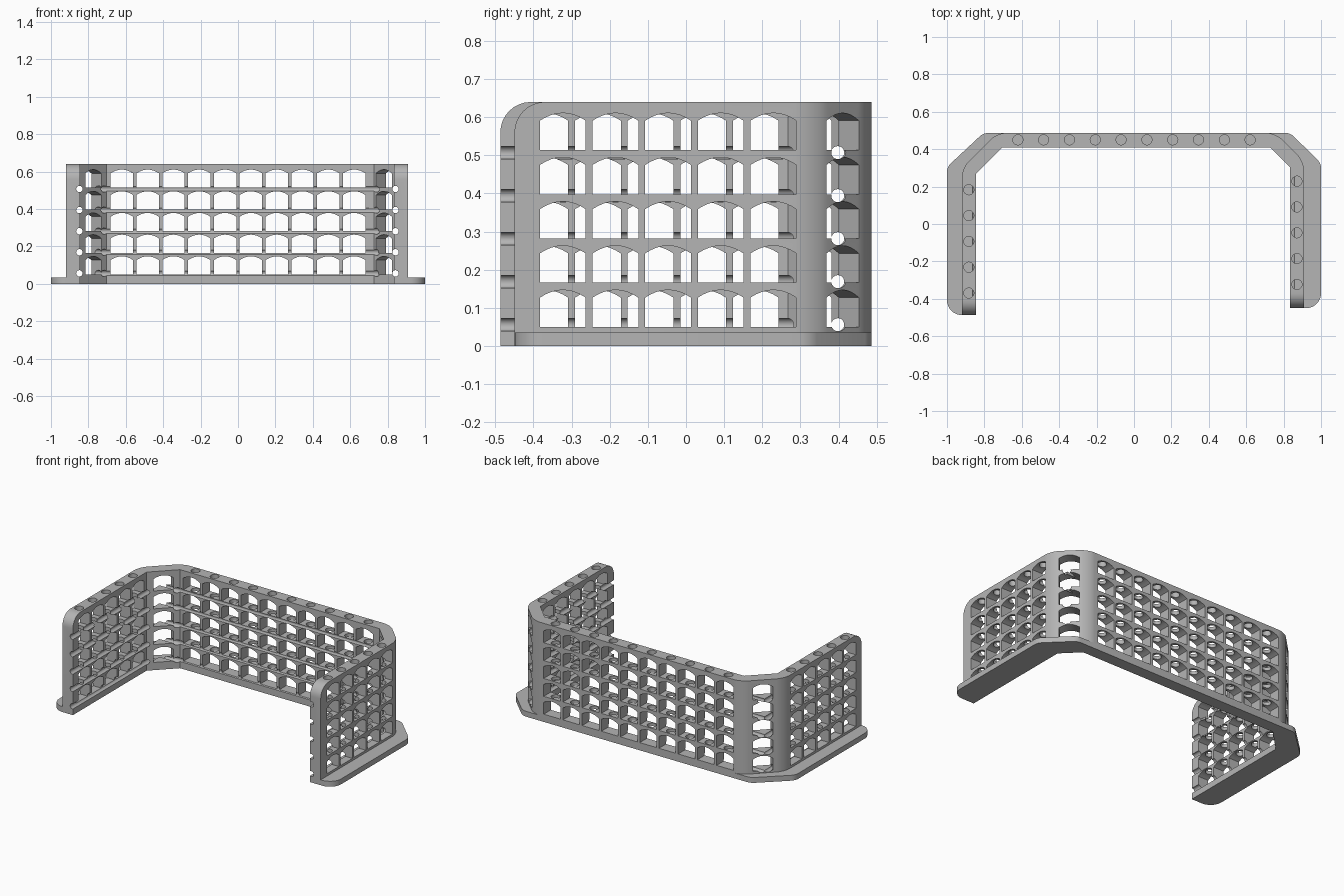
import bpy, bmesh, math
from mathutils import Matrix

cube = bpy.data.objects.get("Cube")
if cube:
    bpy.data.objects.remove(cube, do_unlink=True)

HEIGHT, BASE = 0.64, 0.035
ROWS, PITCH = 5, 0.138
WIN_W, WIN_H, ROW_STEP, WIN_Z = 0.12, 0.097, 0.116, 0.05

grey = bpy.data.materials.new("light grey")
grey.use_nodes = True
grey.diffuse_color = (0.46, 0.46, 0.46, 1)
grey.node_tree.nodes["Principled BSDF"].inputs["Base Color"].default_value = (0.46, 0.46, 0.46, 1)


def make_object(name, bm):
    bmesh.ops.recalc_face_normals(bm, faces=bm.faces[:])
    mesh = bpy.data.meshes.new(name)
    bm.to_mesh(mesh)
    bm.free()
    mesh.materials.append(grey)
    obj = bpy.data.objects.new(name, mesh)
    bpy.context.collection.objects.link(obj)
    return obj


def prism(bm, points, z0, z1):
    """Extrude a plan outline upwards."""
    face = bm.faces.new([bm.verts.new((x, y, z0)) for x, y in points])
    ext = bmesh.ops.extrude_face_region(bm, geom=[face])["geom"]
    bmesh.ops.translate(bm, vec=(0, 0, z1 - z0),
                        verts=[v for v in ext if isinstance(v, bmesh.types.BMVert)])


def round_edges(bm, test, radius, segments=8):
    edges = [e for e in bm.edges if test(*e.verts)]
    bmesh.ops.bevel(bm, geom=edges, offset=radius, segments=segments,
                    profile=0.5, affect='EDGES')


def upright_at(points):
    """Test for vertical edges standing on the given plan points."""
    return lambda a, b: abs(a.co.z - b.co.z) > 0.01 and any(
        math.hypot(a.co.x - x, a.co.y - y) < 0.001 for x, y in points)


# Plan outlines: shared inner edge, wall outer edge, base flange outer edge
inner = [(-0.845, -0.487), (-0.845, 0.268), (-0.703, 0.41),
         (0.728, 0.41), (0.833, 0.305), (0.833, -0.45)]
wall_bends = [(0.909, 0.335), (0.757, 0.487), (-0.732, 0.487), (-0.92, 0.299)]
wall_outer = [(0.909, -0.45)] + wall_bends + [(-0.92, -0.487)]
flange_ends = [(1.0, -0.45), (-1.0, -0.487)]
flange_bends = [(1.0, 0.325), (0.835, 0.487), (-0.805, 0.487), (-1.0, 0.305)]

# Base flange
bm = bmesh.new()
prism(bm, inner + flange_ends[:1] + flange_bends + flange_ends[1:], 0, BASE)
round_edges(bm, upright_at(flange_ends), 0.08)
round_edges(bm, upright_at(flange_bends), 0.025, 4)
base = make_object("base_flange", bm)

# Wall with rounded outer bends and rounded upper front corners
bm = bmesh.new()
prism(bm, inner + wall_outer, BASE, HEIGHT)
round_edges(bm, upright_at(wall_bends), 0.05)
round_edges(bm, lambda a, b: min(a.co.z, b.co.z) > HEIGHT - 0.01
            and max(a.co.y, b.co.y) < -0.4, 0.08)
wall = make_object("rack_wall", bm)

# Compartment columns: position, direction across the wall
back = [(PITCH * (i - 4.5), 0.45, 0) for i in range(10)]
left = [(0.871, -0.323 + PITCH * i, math.pi / 2) for i in range(5)]
right = [(-0.883, -0.369 + PITCH * i, math.pi / 2) for i in range(5)]
corners = [(0.807, 0.385, -math.pi / 4), (-0.80, 0.366, math.pi / 4)]
bored = back + left + right


def arch_outline():
    """Square foot with a shallow arched head."""
    half, rise, n = WIN_W / 2, 0.02, 8
    pts = [(-half, 0), (half, 0)]
    for i in range(n + 1):
        t = 1 - 2 * i / n
        pts.append((half * t, WIN_H - rise * t * t))
    return pts


# Arched compartments
bm = bmesh.new()
for x, y, turn in bored + corners:
    for row in range(ROWS):
        place = (Matrix.Translation((x, y, WIN_Z + row * ROW_STEP))
                 @ Matrix.Rotation(turn, 4, 'Z') @ Matrix.Rotation(math.pi / 2, 4, 'X'))
        part = bmesh.new()
        prism(part, arch_outline(), -0.075, 0.075)
        part.transform(place)
        tmp = bpy.data.meshes.new("tmp")
        part.to_mesh(tmp)
        part.free()
        bm.from_mesh(tmp)
        bpy.data.meshes.remove(tmp)
cutters = [make_object("compartment_cutter", bm)]


def rod(bm, radius, length, matrix):
    bmesh.ops.create_cone(bm, cap_ends=True, segments=24, radius1=radius,
                          radius2=radius, depth=length, matrix=matrix)


# Vertical bores through the top and shelves
bm = bmesh.new()
for x, y, turn in bored:
    rod(bm, 0.027, 0.64, Matrix.Translation((x, y, 0.38)))
cutters.append(make_object("bore_cutter", bm))

# Horizontal grooves along the inner faces
side, across = bmesh.new(), bmesh.new()
for row in range(ROWS):
    z = 0.056 + 0.1128 * row
    for x in (-0.848, 0.842):
        rod(side, 0.017, 1.4, Matrix.Translation((x, 0, z)) @ Matrix.Rotation(math.pi / 2, 4, 'X'))
    rod(across, 0.017, 2.4, Matrix.Translation((0, 0.398, z)) @ Matrix.Rotation(math.pi / 2, 4, 'Y'))
cutters.append(make_object("side_groove_cutter", side))
cutters.append(make_object("back_groove_cutter", across))

# Carve the wall
bpy.ops.object.select_all(action='DESELECT')
bpy.context.view_layer.objects.active = wall
wall.select_set(True)
for cutter in cutters:
    cutter.hide_render = True
    mod = wall.modifiers.new(cutter.name, 'BOOLEAN')
    mod.operation, mod.solver, mod.object = 'DIFFERENCE', 'EXACT', cutter
    bpy.ops.object.modifier_apply(modifier=mod.name)
    bpy.data.objects.remove(cutter, do_unlink=True)

# Smooth the curved surfaces, keep the sharp edges
base.select_set(True)
bpy.ops.object.shade_smooth_by_angle(angle=math.radians(30))
